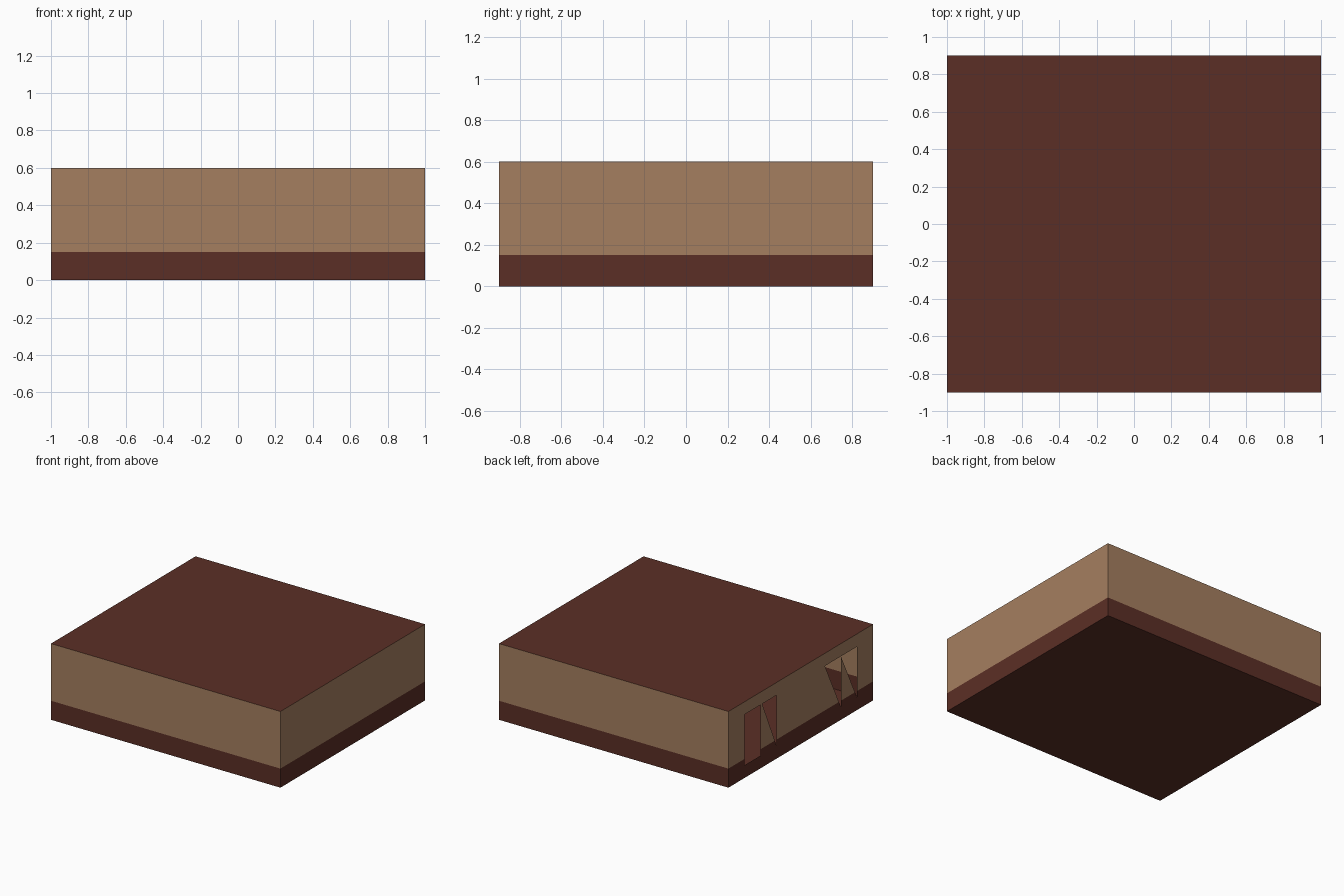
import bpy, bmesh

if "Cube" in bpy.data.objects:
    bpy.data.objects.remove(bpy.data.objects["Cube"])

X, Y, H, BASE = 1.0, 0.9, 0.6, 0.15      # half length, half width, height, base band height
Z_LOW, Z_HIGH = 0.1, 0.5                 # bottom and top of the openings


def material(name, rgb):
    m = bpy.data.materials.new(name)
    m.diffuse_color = (*rgb, 1.0)
    m.use_nodes = True
    m.node_tree.nodes["Principled BSDF"].inputs["Base Color"].default_value = m.diffuse_color
    return m


TAN = material("tan wall", (0.376, 0.212, 0.117))
BROWN = material("dark brown", (0.105, 0.028, 0.019))


def shell(name, polygons):
    """Thin surface from polygons, cut at the base line and coloured by height and direction."""
    bm = bmesh.new()
    for pts in polygons:
        bm.faces.new([bm.verts.new(p) for p in pts])
    bmesh.ops.remove_doubles(bm, verts=bm.verts[:], dist=1e-5)
    bmesh.ops.bisect_plane(bm, geom=bm.verts[:] + bm.edges[:] + bm.faces[:],
                           plane_co=(0, 0, BASE), plane_no=(0, 0, 1))
    bm.normal_update()
    for f in bm.faces:
        low = f.calc_center_median().z < BASE
        f.material_index = 1 if low or abs(f.normal.z) > 0.5 else 0
    mesh = bpy.data.meshes.new(name)
    bm.to_mesh(mesh)
    bm.free()
    mesh.materials.append(TAN)
    mesh.materials.append(BROWN)
    ob = bpy.data.objects.new(name, mesh)
    bpy.context.collection.objects.link(ob)
    return ob


def wall(a, b):
    """Full-height wall from a to b, facing right of the walking direction."""
    return [(*a, 0), (*b, 0), (*b, H), (*a, H)]


# front, right and back walls
shell("plain_walls", [wall((-X, -Y), (X, -Y)),
                      wall((X, -Y), (X, Y)),
                      wall((X, Y), (-X, Y))])

# floor and roof
shell("floor", [[(-X, -Y, 0), (-X, Y, 0), (X, Y, 0), (X, -Y, 0)]])
shell("roof", [[(-X, -Y, H), (X, -Y, H), (X, Y, H), (-X, Y, H)]])

# left wall: one full opening and three openings cut along the diagonal
SOLID, OPEN, HALF = range(3)
columns = [(0.9, 0.7, SOLID), (0.7, 0.5, OPEN), (0.5, 0.48, SOLID), (0.48, 0.3, HALF),
           (0.3, -0.3, SOLID), (-0.3, -0.5, HALF), (-0.5, -0.7, HALF), (-0.7, -0.9, SOLID)]
polys = []
for y0, y1, kind in columns:
    for z0, z1 in ((0, Z_LOW), (Z_LOW, Z_HIGH), (Z_HIGH, H)):
        quad = [(-X, y0, z0), (-X, y1, z0), (-X, y1, z1), (-X, y0, z1)]
        if z0 == Z_LOW and kind == OPEN:
            continue
        if z0 == Z_LOW and kind == HALF:
            quad.pop(2)
        polys.append(quad)
shell("left_wall_with_openings", polys)
